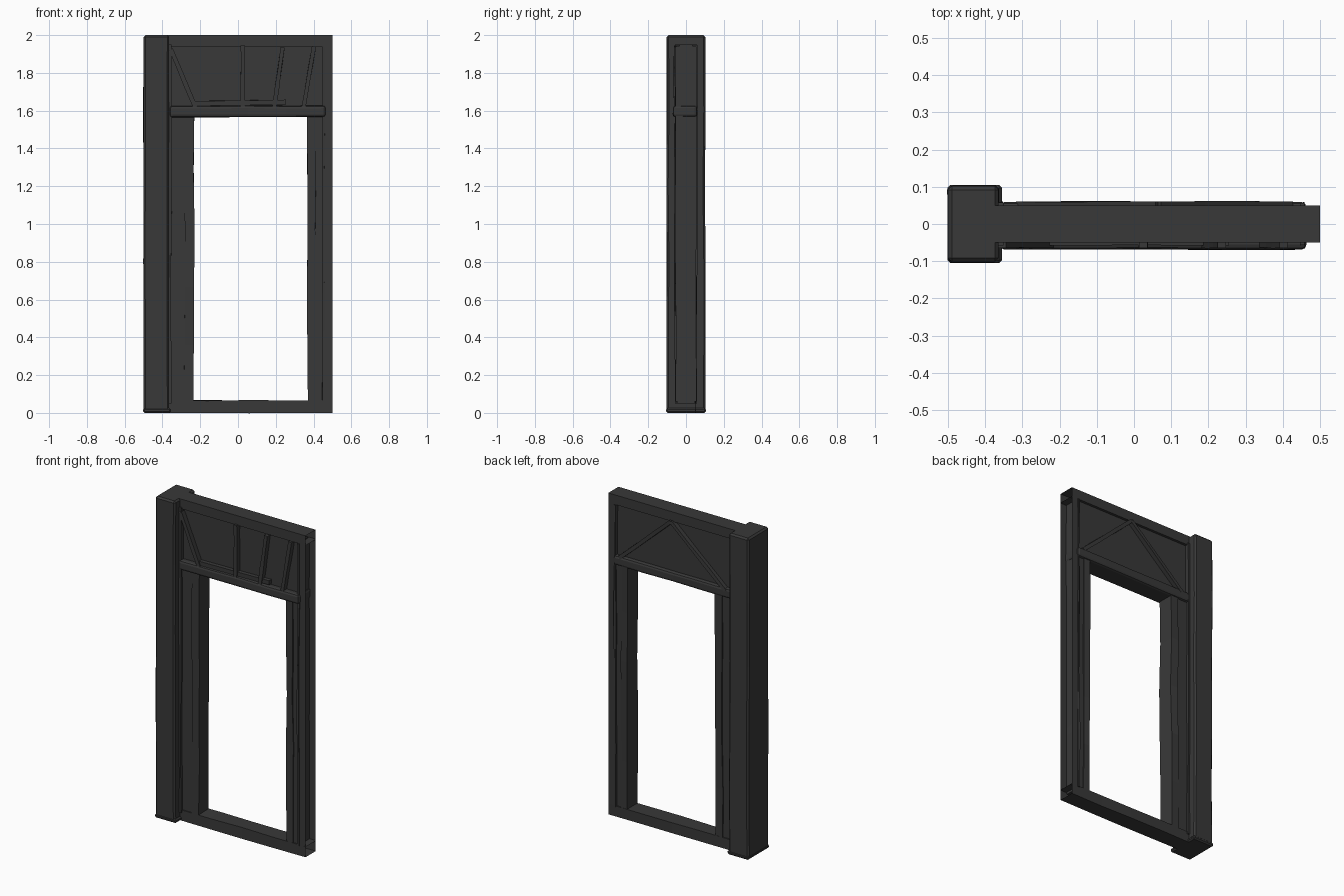
import bpy, bmesh, random
from mathutils import Vector

if "Cube" in bpy.data.objects:
    bpy.data.objects.remove(bpy.data.objects["Cube"])

random.seed(4)
mat = bpy.data.materials.new("dark_timber")
mat.diffuse_color = (0.04, 0.04, 0.04, 1)
mat.use_nodes = True
mat.node_tree.nodes["Principled BSDF"].inputs["Base Color"].default_value = mat.diffuse_color


def finish(name, bm, bevel=0.0, segs=1):
    bmesh.ops.recalc_face_normals(bm, faces=bm.faces)
    me = bpy.data.meshes.new(name)
    bm.to_mesh(me)
    bm.free()
    ob = bpy.data.objects.new(name, me)
    bpy.context.collection.objects.link(ob)
    me.materials.append(mat)
    if bevel:
        m = ob.modifiers.new("bevel", 'BEVEL')
        m.width, m.segments = bevel, segs
        m.limit_method = 'ANGLE'
    return ob


def timber(name, a, b, width, depth, cuts=0, wobble=0.0, bevel=0.0, open_end=False, segs=1):
    """Squared log from a to b in an xz plane; depth runs along y."""
    a, b = Vector(a), Vector(b)
    along = (b - a).normalized()
    across = along.cross(Vector((0, 1, 0)))
    bm = bmesh.new()
    rings = []
    n = cuts + 1
    for i in range(n + 1):
        c = a.lerp(b, i / n)
        ring = []
        for u, v in ((-1, -1), (1, -1), (1, 1), (-1, 1)):
            j = wobble if 0 < i < n else 0
            ring.append(bm.verts.new(
                c + across * (u * width / 2 + random.uniform(-j, j))
                + Vector((0, v * depth / 2 + random.uniform(-j, j), 0))))
        rings.append(ring)
    for r, s in zip(rings, rings[1:]):
        for k in range(4):
            bm.faces.new((r[k], r[(k + 1) % 4], s[(k + 1) % 4], s[k]))
    bm.faces.new(rings[0])
    if not open_end:
        bm.faces.new(rings[-1])
    return finish(name, bm, bevel, segs)


def box(name, lo, hi, open_right=False, bevel=0.0):
    bm = bmesh.new()
    bmesh.ops.create_cube(bm, size=1)
    for v in bm.verts:
        v.co = [lo[i] + (v.co[i] + 0.5) * (hi[i] - lo[i]) for i in range(3)]
    if open_right:
        right = [f for f in bm.faces if all(v.co.x > hi[0] - 1e-4 for v in f.verts)]
        bmesh.ops.delete(bm, geom=right, context='FACES_ONLY')
    return finish(name, bm, bevel)


# Heavy corner post with its slightly wider foot
timber("corner_post", (-0.432, 0, 0), (-0.432, 0, 2), 0.136, 0.204, 4, 0.003, 0.01)
box("post_foot", (-0.502, -0.105, 0), (-0.355, 0.105, 0.025), bevel=0.008)

# Outer frame: head, sill and right-hand channel, open on the right
timber("head_beam", (-0.38, 0, 1.97), (0.5, 0, 1.97), 0.06, 0.1, open_end=True)
timber("sill_beam", (-0.38, 0, 0.033), (0.5, 0, 0.033), 0.066, 0.1, 3, 0.002, open_end=True)
box("right_channel", (0.455, -0.05, 0.064), (0.5, 0.05, 1.942), open_right=True)

# Infill panel above the doorway
box("upper_panel", (-0.38, -0.034, 1.6), (0.457, 0.034, 1.95))

# Door jambs and the wall strips beside them
timber("left_jamb", (-0.262, 0, 0.05), (-0.256, 0, 1.6), 0.05, 0.1, 4, 0.004)
box("left_wall_strip", (-0.38, -0.044, 0.05), (-0.27, 0.044, 1.6))
timber("left_batten", (-0.36, 0, 0.05), (-0.36, 0, 1.95), 0.018, 0.116, 4, 0.003)
timber("right_jamb", (0.392, 0, 0.05), (0.388, 0, 1.6), 0.044, 0.1, 4, 0.004)
box("right_wall_strip", (0.40, -0.044, 0.05), (0.458, 0.044, 1.6))
timber("right_batten", (0.452, 0, 0.06), (0.452, 0, 1.94), 0.012, 0.112, 4, 0.004)

# Rounded lintel and thin ledge above it
lintel = timber("lintel", (-0.362, -0.005, 1.595), (0.464, -0.005, 1.597), 0.06, 0.128,
                3, 0.002, 0.014, segs=2)
timber("front_ledge", (-0.24, -0.04, 1.638), (0.255, -0.04, 1.645), 0.026, 0.036, 1, 0.002)

# Braces: fanned on the front, an inverted V on the back
front = [(-0.355, 1.925, -0.225, 1.615), (0.025, 1.945, 0.025, 1.615),
         (0.236, 1.935, 0.192, 1.615), (0.402, 1.94, 0.345, 1.605)]
back = [(0.065, 1.94, 0.42, 1.62), (0.065, 1.94, -0.31, 1.61)]
for side, y, braces in (("front", -0.044, front), ("back", 0.04, back)):
    for i, (x0, z0, x1, z1) in enumerate(braces):
        timber(f"{side}_brace_{i + 1}", (x0, y, z0), (x1, y, z1), 0.022, 0.04, 2, 0.002)
